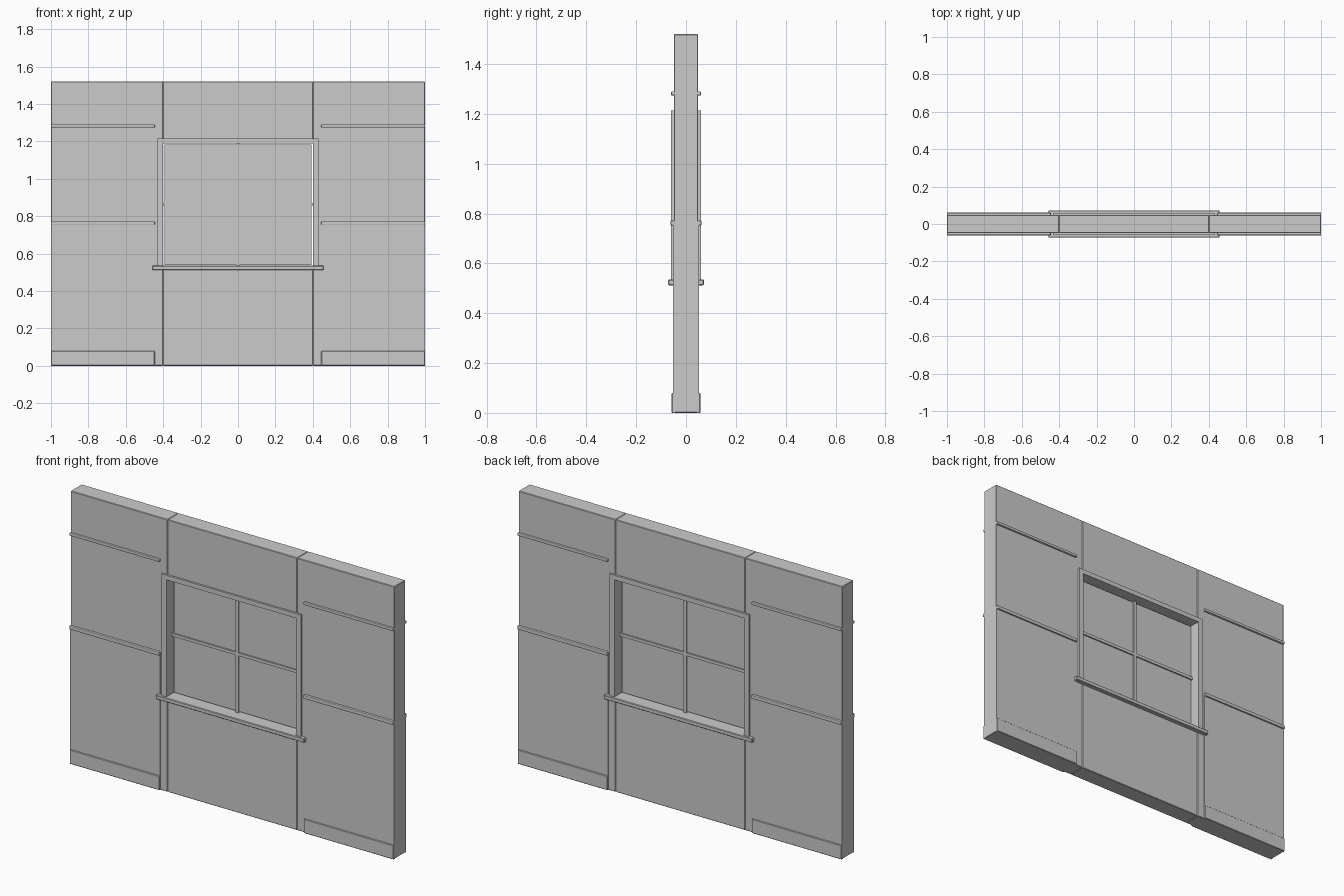
import bpy

if "Cube" in bpy.data.objects:
    bpy.data.objects.remove(bpy.data.objects["Cube"])

def box(name, x, y, z, bevel=0.0, segments=1):
    """Axis-aligned box from (min, max) ranges, with optional edge bevel."""
    bpy.ops.mesh.primitive_cube_add(size=1, location=[(a + b) / 2 for a, b in (x, y, z)])
    ob = bpy.context.object
    ob.name = name
    ob.scale = [abs(b - a) for a, b in (x, y, z)]
    bpy.ops.object.transform_apply(location=False, rotation=False, scale=True)
    if bevel:
        m = ob.modifiers.new("Bevel", 'BEVEL')
        m.width = bevel
        m.segments = segments
    return ob

def span(s, a, b):
    """Range a..b mirrored to side s."""
    return tuple(sorted((s * a, s * b)))

H, T = 1.52, 0.049          # wall height, half thickness
W = 0.40                    # window half width
Z0, Z1 = 0.535, 1.188       # window opening bottom and top

# Wall sections around the opening
box("wall_below_window", (-W, W), (-T, T), (0, 0.518), 0.003)
box("wall_above_window", (-W, W), (-T, T), (Z1, H), 0.003)
for s, side in ((-1, "left"), (1, "right")):
    box(f"wall_{side}", span(s, W, 1), (-T, T), (0, H), 0.003)

# Sill running through the wall
box("window_sill", (-0.458, 0.458), (-0.072, 0.072), (0.512, Z0), 0.003)

# Mouldings and casing on both faces
for f, face in ((-1, "front"), (1, "back")):
    for s, side in ((-1, "left"), (1, "right")):
        x = span(s, 0.445, 1)
        tag = f"{face}_{side}"
        box(f"wainscot_{tag}", x, span(f, 0.045, 0.053), (0, 0.76))
        box(f"baseboard_{tag}", x, span(f, 0.045, 0.058), (0, 0.08), 0.003)
        box(f"chair_rail_{tag}", x, span(f, 0.045, 0.062), (0.752, 0.772), 0.004, 2)
        box(f"picture_rail_{tag}", x, span(f, 0.045, 0.06), (1.274, 1.29), 0.004, 2)
        box(f"casing_{tag}", span(s, W, 0.43), span(f, 0.045, 0.06), (Z0, Z1))
    box(f"casing_top_{face}", (-0.43, 0.43), span(f, 0.045, 0.06), (Z1, 1.214))

# Window pane and glazing bars
box("window_pane", (-0.394, 0.394), (-0.002, 0.002), (0.54, 1.183))
box("glazing_bar_vertical", (-0.009, 0.009), (-0.01, 0.01), (Z0, Z1))
box("glazing_bar_horizontal", (-W, W), (-0.01, 0.01), (0.854, 0.871))
